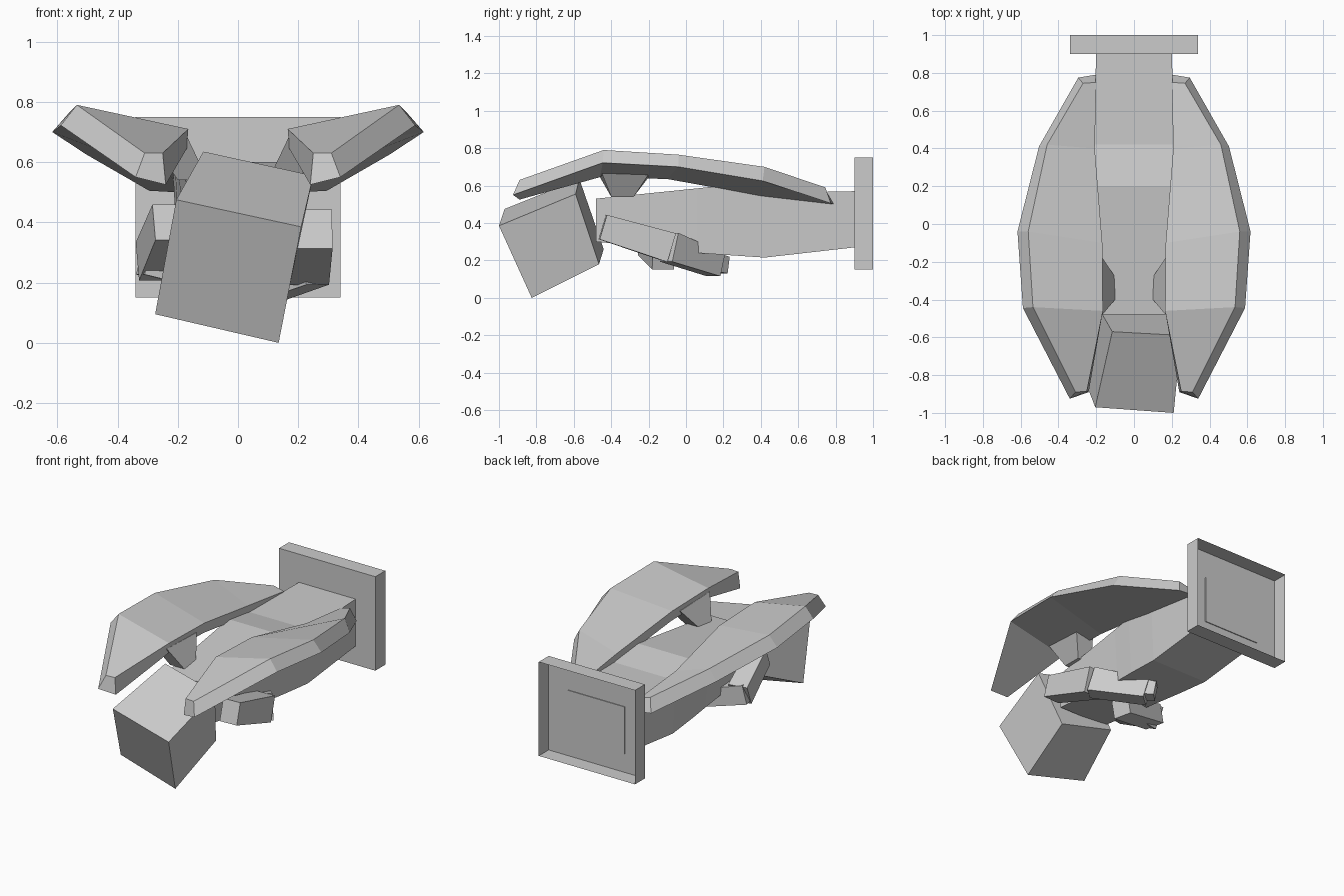
import bpy, bmesh
from mathutils import Vector


def finish(name, bm):
    me = bpy.data.meshes.new(name)
    bm.to_mesh(me)
    bm.free()
    ob = bpy.data.objects.new(name, me)
    bpy.context.collection.objects.link(ob)
    return ob


def loft(name, sections):
    """Skin a list of equal-length point rings and cap both ends."""
    bm = bmesh.new()
    rings = [[bm.verts.new(p) for p in s] for s in sections]
    n = len(rings[0])
    for a, b in zip(rings, rings[1:]):
        for i in range(n):
            j = (i + 1) % n
            bm.faces.new((a[i], a[j], b[j], b[i]))
    bm.faces.new(rings[0])
    bm.faces.new(rings[-1])
    bmesh.ops.recalc_face_normals(bm, faces=bm.faces)
    return finish(name, bm)


def limb(name, joints):
    """Square-section limb through joints (x, y, z, half width, half height)."""
    pts = [Vector(j[:3]) for j in joints]
    secs = []
    for i, (p, j) in enumerate(zip(pts, joints)):
        d = (pts[min(i + 1, len(pts) - 1)] - pts[max(i - 1, 0)]).normalized()
        side = d.cross(Vector((0, 0, 1))).normalized()
        up = side.cross(d)
        u, v = side * j[3], up * j[4]
        secs.append([p + u + v, p - u + v, p - u - v, p + u - v])
    return loft(name, secs)


# Wall plate: shallow box, open at the back
bm = bmesh.new()
bmesh.ops.create_cube(bm, size=1)
for v in bm.verts:
    v.co = Vector((v.co.x * 0.68, 0.95 + v.co.y * 0.1, 0.45 + v.co.z * 0.6))
back = [f for f in bm.faces if f.calc_center_median().y > 0.99]
bmesh.ops.delete(bm, geom=back, context='FACES_ONLY')
finish("wall_plate", bm)

# Body: y, half width top, half width bottom, z bottom, z top
body = [(-0.48, 0.17, 0.17, 0.30, 0.53), (0.06, 0.20, 0.18, 0.24, 0.585),
        (0.20, 0.21, 0.19, 0.23, 0.60), (0.42, 0.215, 0.20, 0.215, 0.56),
        (0.905, 0.20, 0.20, 0.27, 0.57)]
loft("body", [[(-t, y, z1), (t, y, z1), (b, y, z0), (-b, y, z0)]
              for y, t, b, z0, z1 in body])

# Head: tilted, tapered block
loft("head", [
    [(-0.205, -0.97, 0.475), (0.21, -1.0, 0.385),
     (0.135, -0.825, 0.0), (-0.275, -0.79, 0.095)],
    [(-0.115, -0.57, 0.635), (0.25, -0.59, 0.555),
     (0.17, -0.465, 0.18), (-0.19, -0.44, 0.26)]])

# Curved side shells: inner top, outer top, outer rim, inner bottom
shell = [
    [(0.25, -0.885, 0.63), (0.31, -0.89, 0.63), (0.34, -0.925, 0.55), (0.24, -0.89, 0.525)],
    [(0.165, -0.46, 0.71), (0.535, -0.44, 0.79), (0.588, -0.445, 0.722), (0.17, -0.46, 0.645)],
    [(0.168, -0.10, 0.70), (0.56, -0.04, 0.765), (0.617, -0.04, 0.70), (0.175, -0.10, 0.635)],
    [(0.208, 0.40, 0.61), (0.46, 0.42, 0.70), (0.503, 0.41, 0.625), (0.215, 0.40, 0.545)],
    [(0.20, 0.75, 0.57), (0.27, 0.745, 0.59), (0.295, 0.775, 0.505), (0.205, 0.79, 0.50)]]

# Flared struts holding the shells
strut = [
    [(0.10, -0.40, 0.54), (0.20, -0.40, 0.54), (0.20, -0.28, 0.54), (0.10, -0.28, 0.54)],
    [(0.167, -0.48, 0.68), (0.30, -0.46, 0.69), (0.30, -0.18, 0.69), (0.167, -0.18, 0.67)]]

for s, tag in ((1, "right"), (-1, "left")):
    for name, secs in (("shell_", shell), ("shell_strut_", strut)):
        loft(name + tag, [[(x * s, y, z) for x, y, z in sec] for sec in secs])

# Folded arms
limb("upper_arm_right", [(0.255, -0.445, 0.378, 0.058, 0.068),
                         (0.235, -0.08, 0.268, 0.066, 0.08)])
limb("forearm_right", [(0.25, -0.09, 0.27, 0.05, 0.08),
                       (0.03, 0.16, 0.175, 0.055, 0.062)])
limb("hand_right", [(0.06, 0.14, 0.19, 0.04, 0.05),
                    (0.0, 0.20, 0.175, 0.04, 0.045)])
limb("upper_arm_left", [(-0.225, -0.42, 0.40, 0.055, 0.065),
                        (-0.275, -0.15, 0.27, 0.06, 0.07)])
limb("forearm_left", [(-0.31, -0.19, 0.285, 0.065, 0.06),
                      (0.0, -0.12, 0.205, 0.06, 0.055)])
